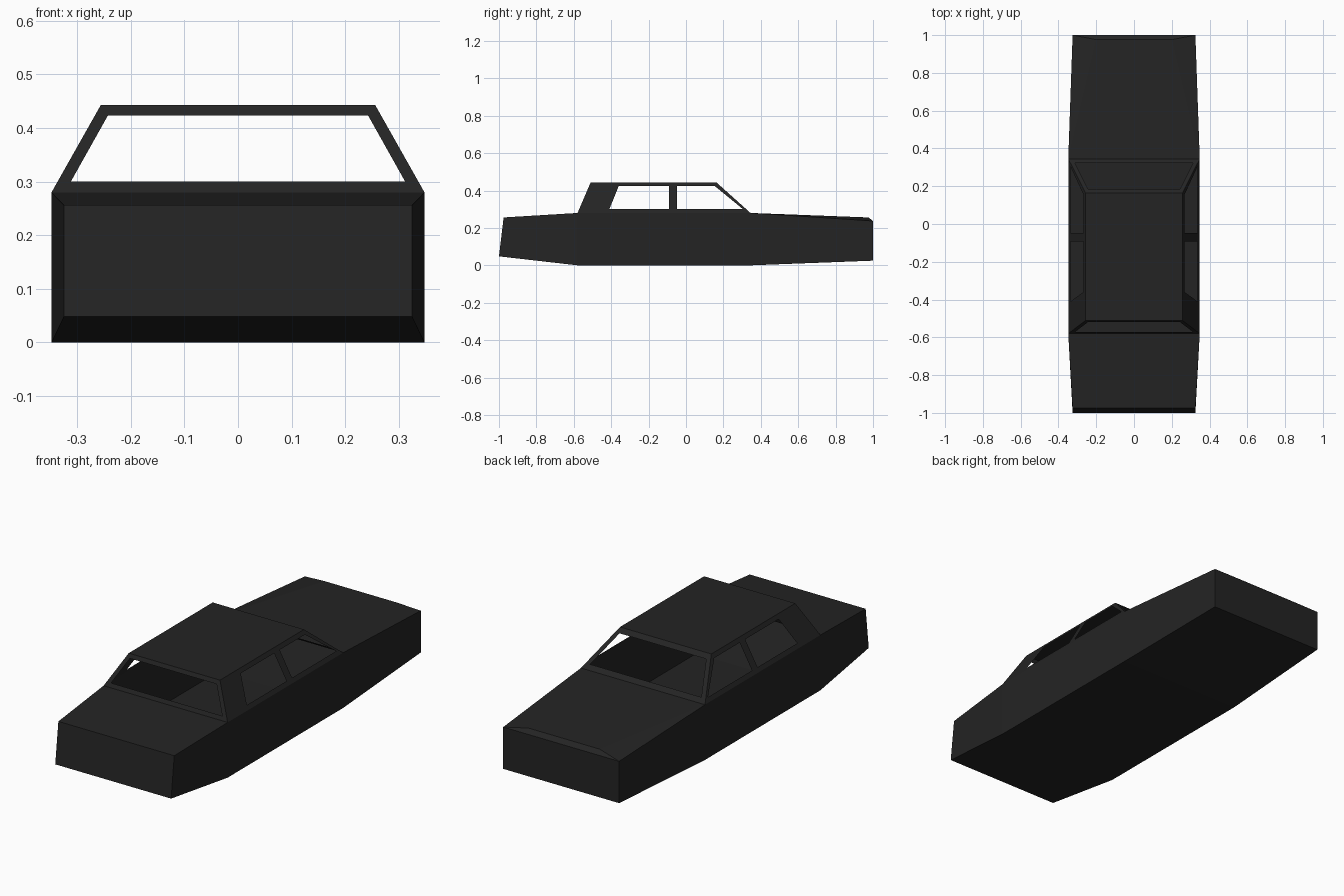
import bpy, bmesh

if "Cube" in bpy.data.objects:
    bpy.data.objects.remove(bpy.data.objects["Cube"])

paint = bpy.data.materials.new("dark_grey_paint")
paint.diffuse_color = (0.0175, 0.0175, 0.0175, 1)
paint.use_nodes = True
paint.node_tree.nodes["Principled BSDF"].inputs["Base Color"].default_value = paint.diffuse_color


def make(name, faces):
    """Object from a list of polygons, welded and facing outwards."""
    bm = bmesh.new()
    for f in faces:
        bm.faces.new([bm.verts.new(p) for p in f])
    bmesh.ops.remove_doubles(bm, verts=bm.verts, dist=0.0005)
    bmesh.ops.recalc_face_normals(bm, faces=bm.faces)
    me = bpy.data.meshes.new(name)
    bm.to_mesh(me)
    bm.free()
    me.materials.append(paint)
    ob = bpy.data.objects.new(name, me)
    bpy.context.collection.objects.link(ob)
    return ob


def mirrored(faces):
    return faces + [[(-x, y, z) for x, y, z in reversed(f)] for f in faces]


def frame(outer, hole):
    """Four quads between an outer quad and its window opening."""
    return [[outer[i], outer[(i + 1) % 4], hole[(i + 1) % 4], hole[i]] for i in range(4)]


def across(w, y, z):
    return [(-w, y, z), (w, y, z)]


def strip(a, b):
    return [a[0], a[1], b[1], b[0]]


BELT, ROOF = 0.28, 0.443
Y_F, Y_R, RY_F, RY_R = -0.58, 0.345, -0.51, 0.163
W, RW = 0.348, 0.256

# hollow body: open on top under the cabin
bot = [across(0.325, -1, 0.048), across(W, Y_F, 0), across(W, Y_R, 0), across(0.325, 1, 0.025)]
top = [across(0.325, -0.975, 0.256), across(W, Y_F, BELT), across(W, Y_R, BELT), across(0.325, 1, 0.237)]
lip = across(0.2, 0.976, 0.256)
body = [strip(bot[i], bot[i + 1]) for i in range(3)]
body += [strip(bot[0], top[0]), strip(bot[3], top[3])]
body += [strip(top[0], top[1]), strip(top[2], lip), strip(lip, top[3])]
body += mirrored([[bot[i][1], bot[i + 1][1], top[i + 1][1], top[i][1]] for i in range(3)])
body += mirrored([[top[2][1], top[3][1], lip[1]]])
make("body", body)


# side window frames: points given as (y, z) on the sloping side plane
def side(pts):
    return [(W + (RW - W) * (z - BELT) / (ROOF - BELT), y, z) for y, z in pts]


LO, HI, MID = 0.30, 0.423, -0.07
front_pane = frame(side([(Y_F, BELT), (MID, BELT), (MID, ROOF), (RY_F, ROOF)]),
                   side([(-0.41, LO), (-0.092, LO), (-0.092, HI), (-0.36, HI)]))
rear_pane = frame(side([(MID, BELT), (Y_R, BELT), (RY_R, ROOF), (MID, ROOF)]),
                  side([(-0.048, LO), (0.305, LO), (0.155, HI), (-0.048, HI)]))


# front and rear window frames
def end(y0, y1):
    def y(z):
        return y0 + (y1 - y0) * (z - BELT) / (ROOF - BELT)
    outer = [(-W, y0, BELT), (W, y0, BELT), (RW, y1, ROOF), (-RW, y1, ROOF)]
    hole = [(-0.312, y(LO), LO), (0.312, y(LO), LO), (0.243, y(HI), HI), (-0.243, y(HI), HI)]
    return frame(outer, hole)


# cabin with roof panel
roof = [strip(across(RW, RY_F, ROOF), across(RW, RY_R, ROOF))]
make("cabin", mirrored(front_pane + rear_pane) + end(Y_F, RY_F) + end(Y_R, RY_R) + roof)
